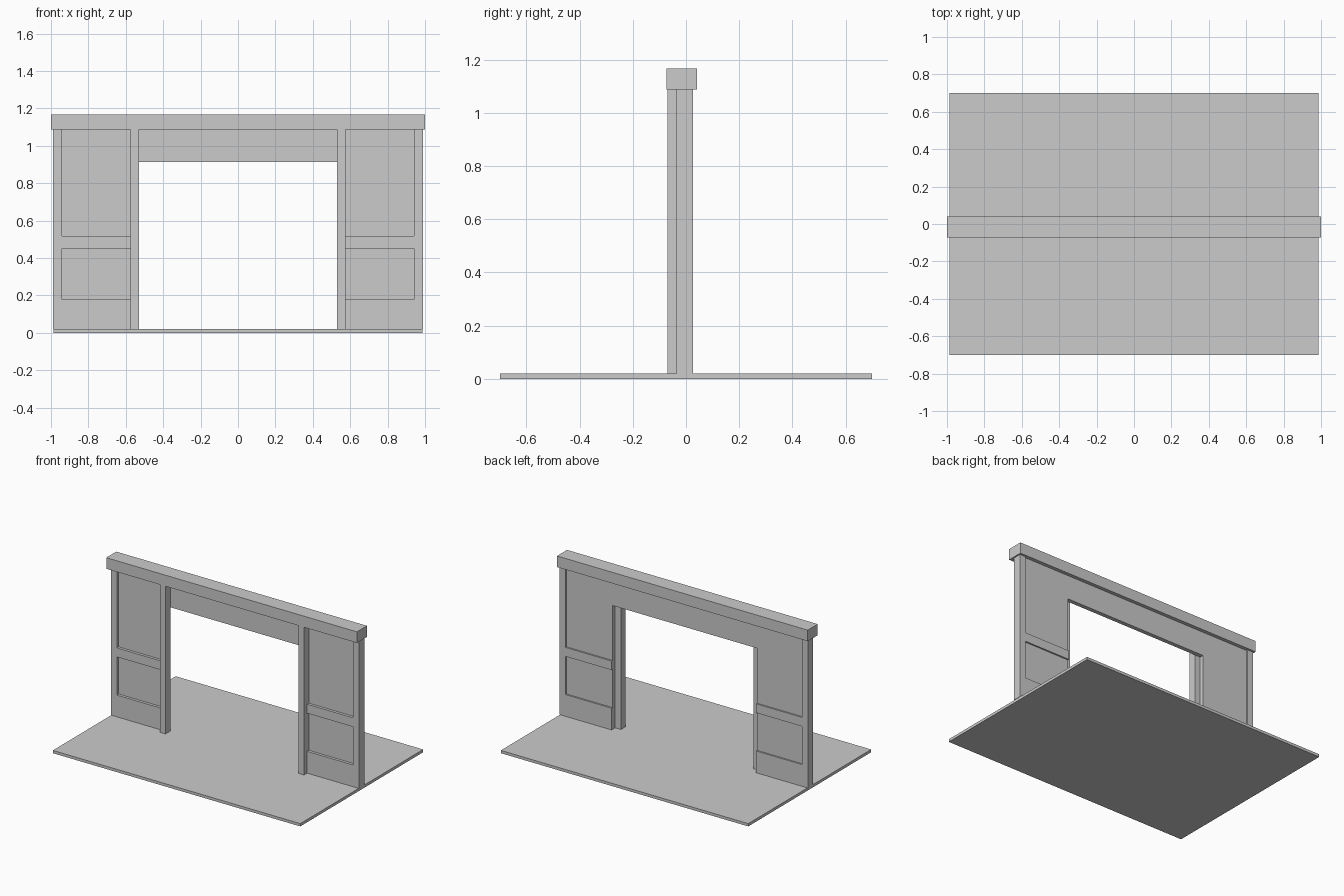
import bpy

if "Cube" in bpy.data.objects:
    bpy.data.objects.remove(bpy.data.objects["Cube"])


def box(name, x, y, z):
    """Box spanning the given (min, max) ranges."""
    bpy.ops.mesh.primitive_cube_add(size=1)
    o = bpy.context.object
    o.name = name
    o.location = [(a + b) / 2 for a, b in (x, y, z)]
    o.scale = [b - a for a, b in (x, y, z)]
    bpy.ops.object.transform_apply(location=True, scale=True)
    return o


FLOOR, TOP = 0.02, 1.087
FRAME = (-0.035, 0.026)
BOARD = (-0.015, 0.015)

# floor slab, header over the opening, overhanging cap beam
box("floor", (-0.987, 0.987), (-0.7, 0.7), (0, FLOOR))
box("header", (-0.575, 0.575), BOARD, (0.913, TOP))
box("cap_beam", (-1, 1), (-0.073, 0.041), (TOP, 1.167))

# one side wall, mirrored to the other side
parts = [
    box("wall_panel", (0.575, 0.945), BOARD, (FLOOR, TOP)),
    box("outer_stile", (0.942, 0.99), FRAME, (FLOOR, TOP)),
    box("bottom_rail", (0.575, 0.942), FRAME, (FLOOR, 0.177)),
    box("middle_rail", (0.575, 0.942), FRAME, (0.452, 0.517)),
    box("door_post", (0.53, 0.575), (-0.07, -0.015), (FLOOR, TOP)),
]
for part in parts:
    part.modifiers.new("Mirror", "MIRROR").use_axis = (True, False, False)
